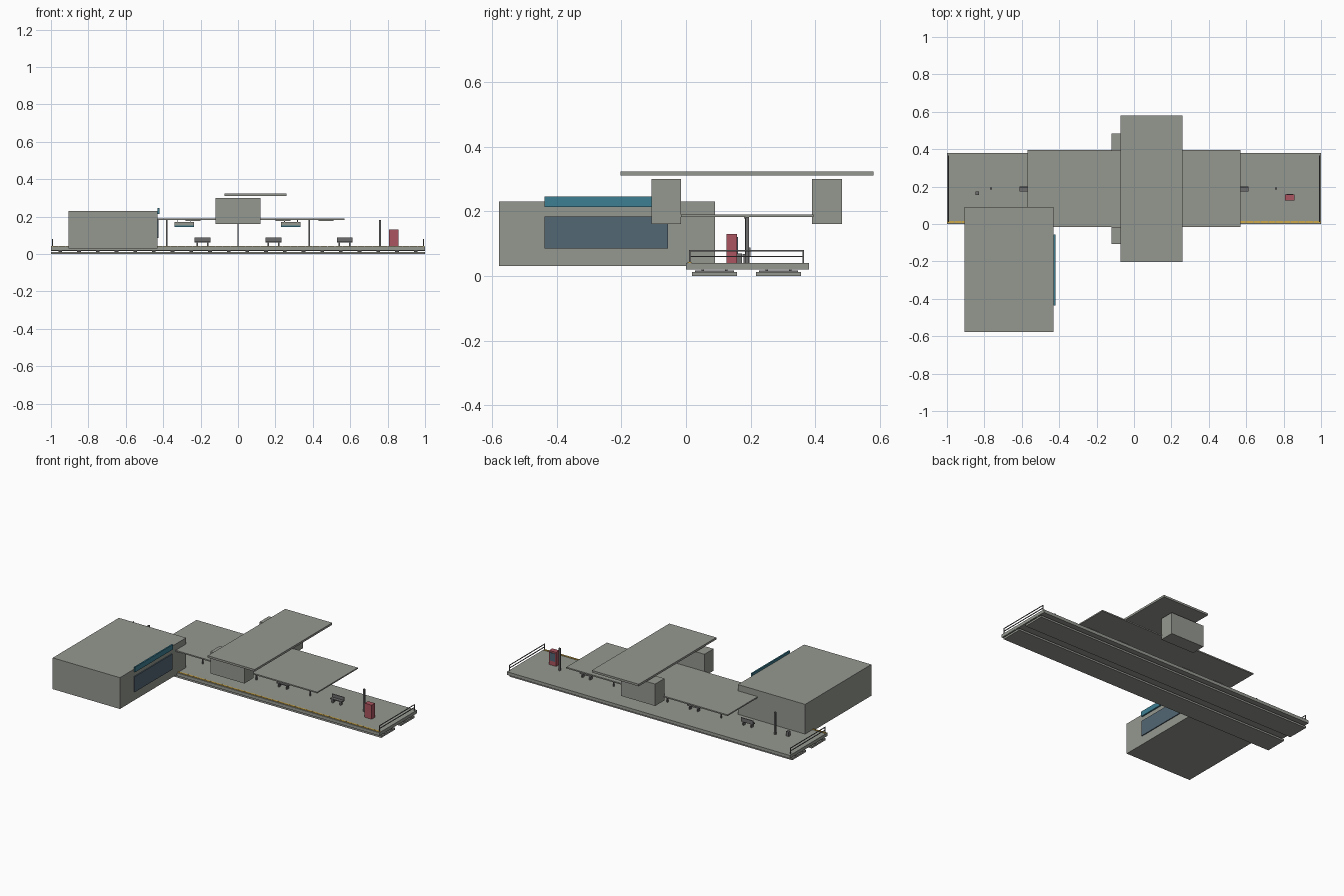
import bpy, bmesh
from mathutils import Matrix, Vector


def material(name, rgb):
    m = bpy.data.materials.new(name)
    m.diffuse_color = (*rgb, 1)
    return m


CONCRETE = material("concrete_grey", (0.30, 0.315, 0.28))
STEEL = material("steel_grey", (0.15, 0.155, 0.15))
YELLOW = material("safety_yellow", (0.62, 0.40, 0.07))
TEAL = material("sign_teal", (0.045, 0.21, 0.29))
GLASS = material("window_blue", (0.085, 0.135, 0.175))
RED = material("machine_red", (0.41, 0.09, 0.115))


def boxes(name, mat, *extents):
    """One object from boxes given as (x0, x1, y0, y1, z0, z1)."""
    bm = bmesh.new()
    for x0, x1, y0, y1, z0, z1 in extents:
        centre = Vector((x0 + x1, y0 + y1, z0 + z1)) / 2
        size = Vector((x1 - x0, y1 - y0, z1 - z0))
        bmesh.ops.create_cube(bm, size=1, matrix=Matrix.Translation(centre) @ Matrix.Diagonal(size.to_4d()))
    mesh = bpy.data.meshes.new(name)
    bm.to_mesh(mesh)
    bm.free()
    mesh.materials.append(mat)
    ob = bpy.data.objects.new(name, mesh)
    bpy.context.collection.objects.link(ob)
    return ob


def post(x, y, z0, z1, r=0.004):
    return (x - r, x + r, y - r, y + r, z0, z1)


# Platform with a tiled safety line
boxes("platform", CONCRETE, (-1, 1, 0, 0.38, 0.02, 0.04))
boxes("safety_line", YELLOW, *[(-1 + i * 0.04, -0.963 + i * 0.04, 0.005, 0.017, 0.04, 0.043) for i in range(50)])

# Two track beds with sleepers and rails under the slab
for y in (0.088, 0.286):
    boxes("track_bed", CONCRETE, (-1, 1, y - 0.07, y + 0.07, 0, 0.012))
    boxes("sleepers", STEEL, *[(-0.96 + i * 0.1, -0.94 + i * 0.1, y - 0.06, y + 0.06, 0.012, 0.017) for i in range(20)])
    boxes("rails", STEEL, *[(-1, 1, y + d - 0.004, y + d + 0.004, 0.015, 0.02) for d in (-0.036, 0.036)])

# Station building, window and fascia sign
boxes("station_building", CONCRETE, (-0.905, -0.43, -0.578, 0.09, 0.03, 0.23))
boxes("building_window", GLASS, (-0.43, -0.424, -0.437, -0.055, 0.085, 0.184))
boxes("building_sign", TEAL, (-0.43, -0.421, -0.437, -0.055, 0.213, 0.245))

# Platform canopy on posts, with ceiling lights
boxes("canopy", CONCRETE, (-0.57, 0.57, -0.015, 0.395, 0.182, 0.19))
boxes("canopy_posts", STEEL, *[post(x, 0.187, 0.04, 0.182) for x in (-0.38, 0, 0.38)])
boxes("ceiling_lights", CONCRETE, *[(x - 0.04, x + 0.04, 0.18, 0.195, 0.177, 0.182) for x in (-0.47, -0.24, 0.24, 0.47)])

# Hanging signs with a coloured lower band
for x in (-0.287, 0.283):
    boxes("hanging_sign", CONCRETE, (x - 0.052, x + 0.052, 0.184, 0.192, 0.153, 0.171))
    boxes("sign_band", TEAL, (x - 0.052, x + 0.052, 0.183, 0.193, 0.145, 0.153))
    boxes("sign_hangers", STEEL, *[post(x + d, 0.188, 0.171, 0.182, 0.002) for d in (-0.035, 0.035)])

# Footbridge end blocks and roof
boxes("bridge_blocks", CONCRETE, (-0.12, 0.12, -0.107, -0.015, 0.16, 0.30), (-0.12, 0.12, 0.39, 0.483, 0.16, 0.30))
boxes("bridge_roof", CONCRETE, (-0.072, 0.26, -0.203, 0.58, 0.31, 0.323))

# Benches
for x in (-0.57, -0.19, 0.19, 0.57):
    boxes("bench", STEEL,
          (x - 0.042, x + 0.042, 0.175, 0.199, 0.062, 0.068),
          (x - 0.042, x + 0.042, 0.195, 0.2, 0.068, 0.088),
          *[(x + d - 0.004, x + d + 0.004, 0.178, 0.197, 0.04, 0.062) for d in (-0.028, 0.028)])

# Lamp posts and bin
boxes("lamp_posts", STEEL, *[post(x, 0.19, 0.04, 0.182, 0.0055) for x in (-0.765, 0.76)])
boxes("bin", STEEL, (-0.847, -0.829, 0.155, 0.173, 0.04, 0.07))

# Vending machine with its display on the back
boxes("vending_machine", RED, (0.808, 0.857, 0.125, 0.158, 0.04, 0.13))
boxes("vending_display", GLASS, (0.815, 0.85, 0.158, 0.161, 0.068, 0.12))

# End railings
for x in (-0.992, 0.992):
    boxes("railing", STEEL,
          *[(x - 0.002, x + 0.002, 0.01, 0.365, z - 0.002, z + 0.002) for z in (0.06, 0.078)],
          *[post(x, y, 0.04, 0.08, 0.002) for y in (0.012, 0.363)])
